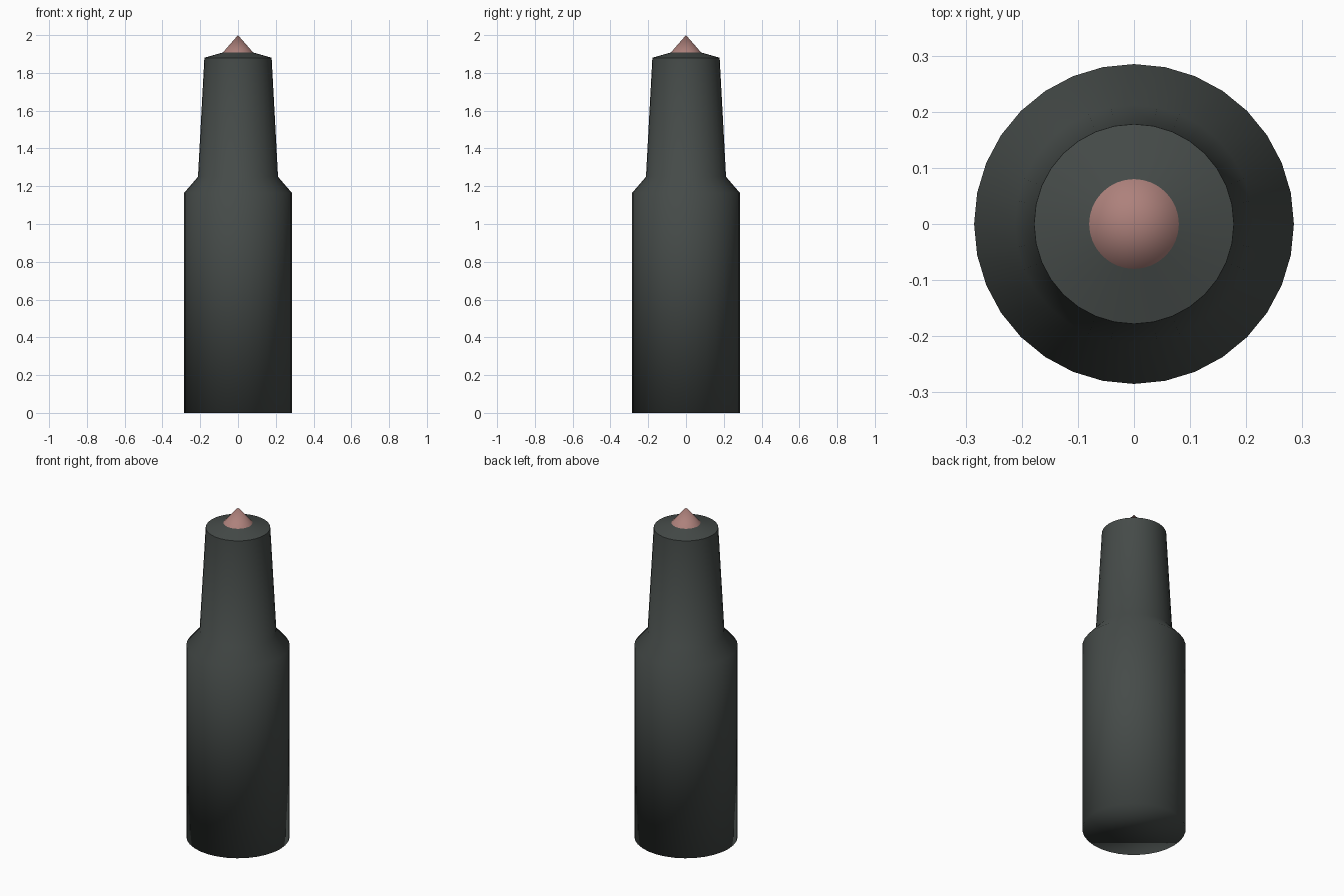
import bpy, bmesh, math

if "Cube" in bpy.data.objects:
    bpy.data.objects.remove(bpy.data.objects["Cube"])

SIDES = 32


def material(name, rgb):
    m = bpy.data.materials.new(name)
    m.diffuse_color = (*rgb, 1)
    m.use_nodes = True
    m.node_tree.nodes["Principled BSDF"].inputs["Base Color"].default_value = m.diffuse_color
    return m


def lathe(name, profile, mat, close_bottom=False):
    """Spin (radius, z) points about z; a zero radius makes a point."""
    bm = bmesh.new()
    rings = []
    for r, z in profile:
        if r == 0:
            rings.append([bm.verts.new((0, 0, z))] * SIDES)
        else:
            rings.append([bm.verts.new((r * math.cos(math.tau * i / SIDES),
                                        r * math.sin(math.tau * i / SIDES), z))
                          for i in range(SIDES)])
    for low, high in zip(rings, rings[1:]):
        for i in range(SIDES):
            j = (i + 1) % SIDES
            corners = [low[i], low[j], high[j], high[i]]
            bm.faces.new(list(dict.fromkeys(corners)))
    if close_bottom:
        bm.faces.new(rings[0][::-1])
    for f in bm.faces:
        f.smooth = True
    mesh = bpy.data.meshes.new(name)
    bm.to_mesh(mesh)
    bm.free()
    mesh.materials.append(mat)
    obj = bpy.data.objects.new(name, mesh)
    bpy.context.collection.objects.link(obj)
    return obj


dark = material("dark_casing", (0.06, 0.07, 0.066))
pink = material("pink_tip", (0.42, 0.22, 0.20))

# Straight casing, sloped shoulder and tapered neck
lathe("casing", [(0.285, 0), (0.285, 1.165), (0.212, 1.25), (0.178, 1.88)],
      dark, close_bottom=True)

# Shallow sloped collar around the tip
lathe("collar", [(0.178, 1.88), (0.08, 1.908)], dark)

# Pointed tip
lathe("tip", [(0.08, 1.908), (0, 2.0)], pink)
